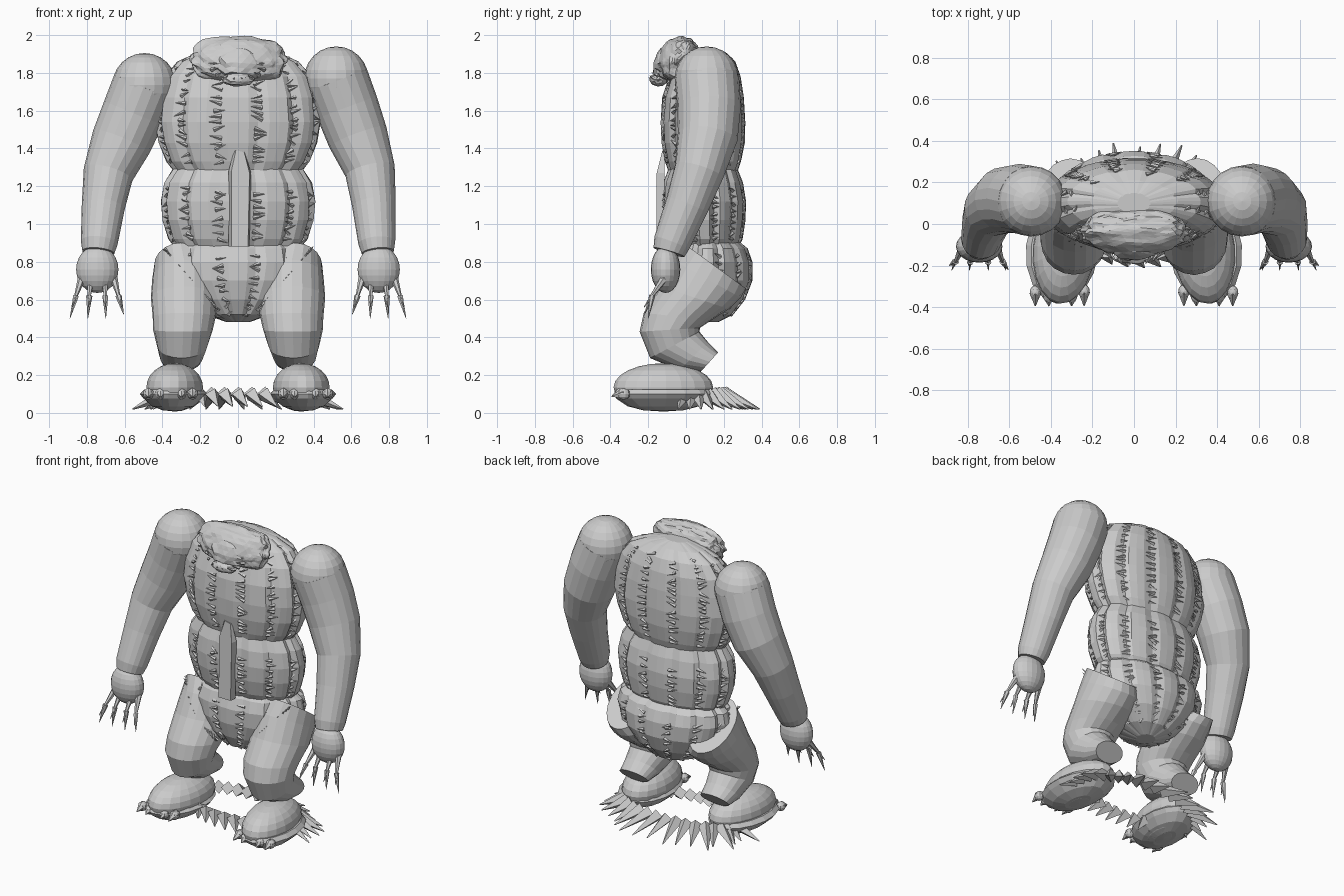
import bpy, bmesh, math, random
from mathutils import Vector, Matrix, noise

random.seed(4)
cube = bpy.data.objects.get("Cube")
if cube:
    bpy.data.objects.remove(cube)

grey = bpy.data.materials.new("plain_grey")
grey.use_nodes = True
grey.diffuse_color = (0.6, 0.6, 0.6, 1)
grey.node_tree.nodes["Principled BSDF"].inputs["Base Color"].default_value = (0.6, 0.6, 0.6, 1)


def finish(name, bm):
    bmesh.ops.recalc_face_normals(bm, faces=bm.faces)
    mesh = bpy.data.meshes.new(name)
    bm.to_mesh(mesh)
    bm.free()
    mesh.materials.append(grey)
    obj = bpy.data.objects.new(name, mesh)
    bpy.context.collection.objects.link(obj)
    return obj


def loft(name, rings, seg=20, groove=0.0, jitter=0.0):
    """Skin closed rings given as (centre, half axis a, half axis b)."""
    bm = bmesh.new()
    loops = []
    for c, a, b in rings:
        loop = []
        for k in range(seg):
            t = math.tau * (k + 2) / seg
            f = 1 - (groove if k % 4 == 0 else 0) + random.uniform(-jitter, jitter)
            loop.append(bm.verts.new(Vector(c) + f * (math.cos(t) * Vector(a) + math.sin(t) * Vector(b))))
        loops.append(loop)
    for lo, hi in zip(loops, loops[1:]):
        for k in range(seg):
            n = (k + 1) % seg
            bm.faces.new((lo[k], lo[n], hi[n], hi[k]))
    bm.faces.new(loops[0])
    bm.faces.new(loops[-1])
    return finish(name, bm)


def ball(name, centre, size, turn=0.0, u=20, v=12):
    bm = bmesh.new()
    m = Matrix.Translation(centre) @ Matrix.Rotation(turn, 4, 'Z') @ Matrix.Diagonal((*size, 1))
    bmesh.ops.create_uvsphere(bm, u_segments=u, v_segments=v, radius=1, matrix=m)
    return finish(name, bm)


def spikes(name, items, seg=5):
    """Many pointed cones in one mesh, each (base, tip, radius)."""
    bm = bmesh.new()
    for base, tip, r in items:
        base, tip = Vector(base), Vector(tip)
        d = tip - base
        m = Matrix.Translation((base + tip) / 2) @ d.to_track_quat('Z', 'Y').to_matrix().to_4x4()
        bmesh.ops.create_cone(bm, cap_ends=True, segments=seg, radius1=r, radius2=r * 0.08,
                              depth=d.length, matrix=m)
    return finish(name, bm)


# Torso: three sewn, grooved lobes as (height, half width, centre y, half depth)
lobes = {
    "pelvis": [(0.48, .06, .11, .06), (0.52, .17, .1, .15), (0.6, .28, .11, .205), (0.7, .365, .115, .235),
               (0.8, .395, .115, .235), (0.87, .38, .115, .21), (0.91, .33, .11, .17)],
    "waist": [(0.86, .32, .1, .17), (0.92, .37, .1, .2), (1.02, .4, .095, .22), (1.12, .41, .095, .225),
              (1.22, .39, .09, .21), (1.3, .34, .09, .18)],
    "chest": [(1.27, .33, .09, .18), (1.33, .38, .09, .2), (1.43, .42, .09, .22), (1.54, .44, .09, .225),
              (1.67, .425, .09, .215), (1.78, .39, .1, .19), (1.86, .32, .11, .15), (1.91, .21, .11, .1),
              (1.935, .08, .1, .05)],
}


def on_lobe(prof, z, t, grow=1.0):
    for p, q in zip(prof, prof[1:]):
        if p[0] <= z <= q[0]:
            f = (z - p[0]) / (q[0] - p[0])
            _, rx, cy, ry = [i + (j - i) * f for i, j in zip(p, q)]
            return Vector((rx * grow * math.cos(t), cy + ry * grow * math.sin(t), z))


stitches = []
for name, prof in lobes.items():
    loft(name, [((0, cy, z), (rx, 0, 0), (0, ry, 0)) for z, rx, cy, ry in prof], 48, 0.06, 0.01)
    for k in range(12):
        t = math.tau * (k + 0.5) / 12
        z = prof[1][0]
        while z < prof[-2][0] - 0.03:
            side = random.choice((-0.1, 0.1))
            stitches.append((on_lobe(prof, z, t - side * 0.5, 0.96),
                             on_lobe(prof, z + random.uniform(-.025, .025), t + side, 1.0), 0.012))
            z += random.uniform(0.025, 0.045)
spikes("seam_stitches", stitches, 4)

# Belly plank, pointed at the top and leaning back onto the chest
bm = bmesh.new()
outline = [(-.05, .88), (.06, .88), (.07, 1.27), (.035, 1.38), (-.02, 1.39), (-.05, 1.28)]
front = [bm.verts.new((x * 0.8 + .005, -.155 + .25 * max(0, z - 1.27), z)) for x, z in outline]
back = [bm.verts.new((x, -.115, z)) for x, z in outline]
bm.faces.new(front)
bm.faces.new(back)
for k in range(len(outline)):
    n = (k + 1) % len(outline)
    bm.faces.new((front[k], front[n], back[n], back[k]))
finish("belly_plank", bm)


# Head: rough ruff with a smaller face lump
def lump(name, centre, size, tilt, rough, sub=4, square=0.12):
    bm = bmesh.new()
    bmesh.ops.create_icosphere(bm, subdivisions=sub, radius=1)
    m = Matrix.Translation(centre) @ Matrix.Rotation(tilt, 4, 'X') @ Matrix.Diagonal((*size, 1))
    for v in bm.verts:
        box = max(abs(v.co.x), abs(v.co.z))
        v.co *= 1 + square * (1 - box) + rough * noise.noise(v.co * 3.5)
        v.co = m @ v.co
    return finish(name, bm)


lump("head_ruff", (0, -.035, 1.868), (.25, .085, .125), -.4, .12, 4, .4)
lump("face", (0, -.09, 1.85), (.135, .075, .1), -.4, .2, 3)
lump("muzzle", (0, -.145, 1.765), (.085, .045, .035), 0, .15, 3)
face_spikes = []
for i in range(18):
    a = math.tau * i / 18
    lean = .05 * math.sin(a)
    face_spikes.append(((.15 * math.cos(a), -.115 + lean, 1.85 + .1 * math.sin(a)),
                        (.11 * math.cos(a), -.15 + lean, 1.85 + .075 * math.sin(a)), .012))
spikes("face_spikes", face_spikes, 4)

# Arms, hands and fingers
arm_path = [(.52, .11, 1.77, .17), (.575, .122, 1.62, .168), (.635, .115, 1.46, .16), (.7, .07, 1.28, .133),
            (.72, .005, 1.1, .115), (.735, -.075, .9, .098), (.74, -.09, .85, .085)]
for side, s in (("left", 1), ("right", -1)):
    def place(x, y, z):
        drop = 0 if s > 0 else min(1, max(0, (z - 0.9) / 0.8))
        return Vector((s * (x - 0.025 * drop), y, z - 0.035 * drop))
    pts = [place(*p[:3]) for p in arm_path]
    rings = []
    for i, p in enumerate(pts):
        d = (pts[min(i + 1, len(pts) - 1)] - pts[max(i - 1, 0)]).normalized()
        a = d.cross(Vector((0, 1, 0))).normalized()
        r = arm_path[i][3]
        rings.append((p, a * r, d.cross(a) * r))
    loft(side + "_arm", rings, 20, 0, 0.008)
    ball(side + "_shoulder", pts[0], (.17, .17, .17))
    ball(side + "_hand", (s * .745, -.108, .76), (.112, .078, .125))
    fingers = []
    for x0, x1, z1 in ((.66, .605, .52), (.705, .7, .5), (.78, .795, .5), (.825, .89, .5)):
        root = Vector((s * x0, -.11, .72))
        mid = Vector((s * (x0 + x1) / 2, -.18, .62))
        fingers += [(root, mid + (mid - root) * .6, .022),
                    (mid, (s * x1, -.22 + (.52 - z1), z1), .017)]
    spikes(side + "_fingers", fingers, 6)

# Legs: bent tubes, ring given as centre x, y, z, half width and front-to-back half axis
leg = [(.305, .15, .78, .14, .165, -.12), (.285, .11, .71, .17, .18, -.1), (.285, .045, .61, .178, .18, -.06),
       (.285, -.045, .51, .168, .18, -.02), (.29, -.085, .44, .158, .16, .01), (.295, -.06, .36, .135, .13, .07),
       (.3, .04, .3, .115, .075, .075), (.3, .125, .27, .1, .045, .05)]
hem = []
for side, s in (("left", 1), ("right", -1)):
    loft(side + "_leg", [((s * x, y, z), (s * w, 0, 0), (0, by, bz)) for x, y, z, w, by, bz in leg], 20, 0, 0.01)
    # Stitches along the groin seam
    for i in range(20):
        f = i / 19
        p = Vector((s * (.38 - .27 * f), .0 - .1 * math.sin(f * 2.4), .86 - .31 * f))
        q = random.choice((-1, 1)) * Vector((s * .02, 0, .022))
        hem.append((p - q * .4, p + q + Vector((0, -.015, 0)), .01))
    # Foot: dome, wide sole, toes and claws
    turn = s * 0.1
    ball(side + "_foot", (s * .335, -.12, .135), (.15, .265, .128), turn)
    sole = [(.012, .05, .1), (.035, .11, .19), (.075, .155, .25), (.1, .175, .265), (.125, .15, .25)]
    spin = Matrix.Rotation(turn, 3, 'Z')
    loft(side + "_sole", [((s * .345, -.12, z), spin @ Vector((w, 0, 0)), spin @ Vector((0, d, 0)))
                          for z, w, d in sole], 16)
    claws = []
    for x, y in ((.24, -.325), (.3, -.345), (.41, -.345), (.475, -.33)):
        ball(side + "_toe", (s * x, y, .1), (.028, .035, .03), 0, 10, 6)
        claws.append(((s * x, y, .105), (s * x, -.395, .085), .03))
    spikes(side + "_claws", claws, 5)
spikes("groin_stitches", hem, 4)

# Ring of broad spikes on the ground around the feet
quills = []
for i in range(34):
    a = math.tau * (i + .5) / 34
    c, sn = math.cos(a), math.sin(a)
    base = (.38 * c, .05 + (.15 if sn > 0 else .2) * sn, .1)
    if sn > -0.3:
        reach = random.uniform(.92, 1.04)
        tip = (.54 * c * reach + random.uniform(-.02, .05), .05 + .34 * sn * reach, .02)
    else:
        tip = (.43 * c + .05, .04 + .25 * sn, .035)
    quills.append((base, tip, .042))
spikes("ground_spikes", quills, 4)
